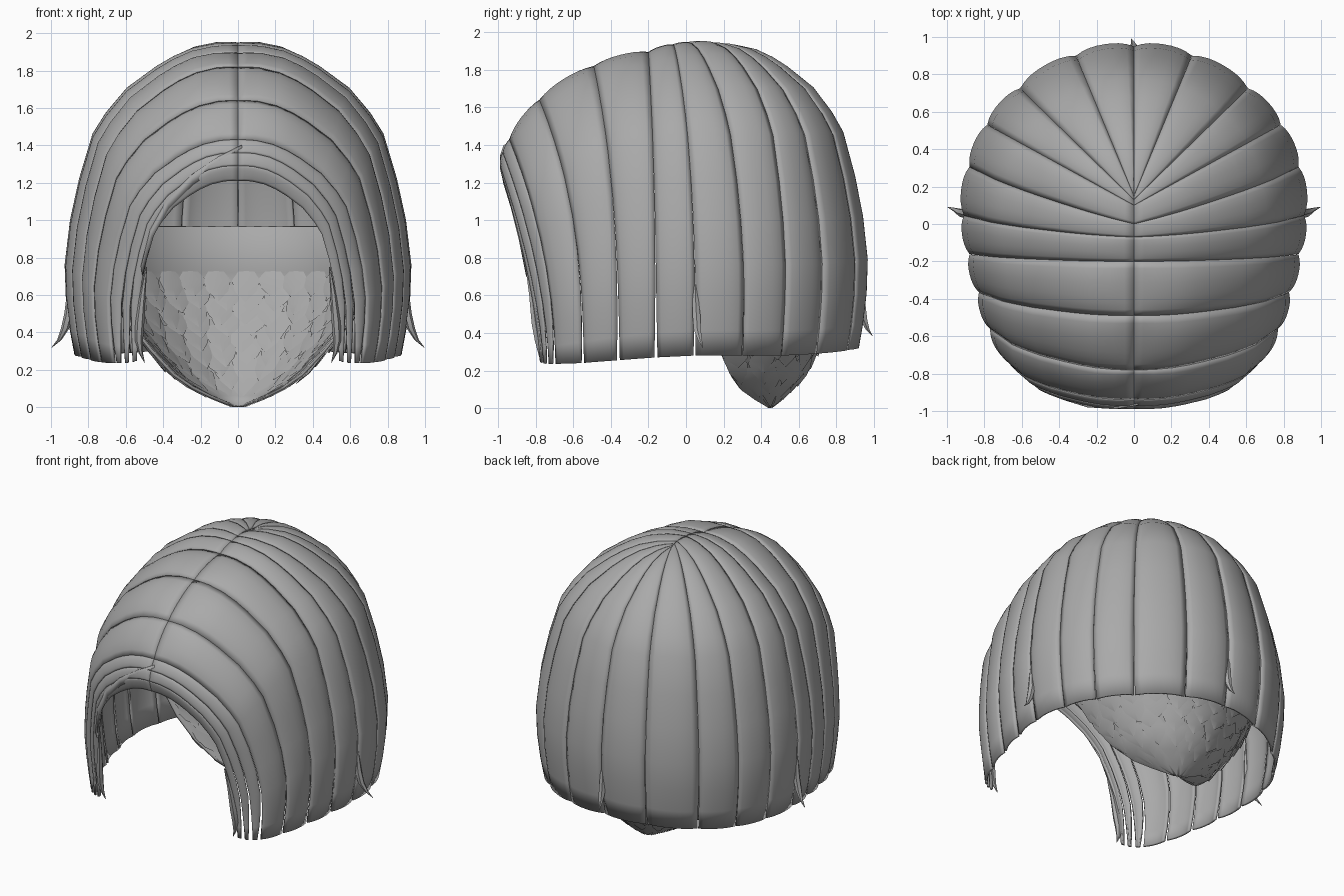
import bpy, math, random
from mathutils import Vector

if "Cube" in bpy.data.objects:
    bpy.data.objects.remove(bpy.data.objects["Cube"])

random.seed(4)
hair = bpy.data.materials.new("hair grey")
hair.diffuse_color = (0.4, 0.4, 0.4, 1)
hair.use_nodes = True
hair.node_tree.nodes["Principled BSDF"].inputs["Base Color"].default_value = hair.diffuse_color

# Fall of a lock: (outward fraction, height fraction) from parting to hem
FALL = [(0, 1), (.06, 1), (.14, .997), (.27, .98), (.38, .953), (.48, .92), (.65, .85), (.77, .77),
        (.845, .703), (.92, .56), (.97, .43), (1, .29), (.995, .18), (.975, .08), (.95, 0)]

# Seams, front to back: parting y, z, side x, y, hem z, radial amount, hem tuck, forward bow
SEAMS = [(-.965, 1.21, .53, -.78, .25, 0, 0, 1.5),
         (-.99, 1.29, .575, -.765, .24, 0, 0, 1.6),
         (-.975, 1.36, .62, -.74, .235, 0, .2, 1.8),
         (-.94, 1.43, .685, -.70, .235, 0, .7, 2),
         (-.78, 1.64, .77, -.55, .24, 0, 1, 2.5),
         (-.49, 1.82, .83, -.36, .255, 0, 1, 2.5),
         (-.20, 1.895, .88, -.16, .27, 0, 1, 2.5),
         (-.07, 1.935, .91, .05, .28, .3, 1, 2.5),
         (0, 1.945, .88, .31, .28, .7, 1, 2.5),
         (.10, 1.945, .785, .53, .28, 1, 1, 2.5),
         (.13, 1.94, .61, .725, .29, 1, 1, 2.5),
         (.15, 1.935, .31, .90, .31, 1, 1, 2.5),
         (.17, 1.93, 0, .95, .325, 1, 1, 2.5)]


def add_mesh(name, verts, faces, thick=0, angle=40):
    me = bpy.data.meshes.new(name)
    me.from_pydata([tuple(v) for v in verts], [], faces)
    me.materials.append(hair)
    ob = bpy.data.objects.new(name, me)
    bpy.context.collection.objects.link(ob)
    bpy.ops.object.select_all(action='DESELECT')
    ob.select_set(True)
    bpy.context.view_layer.objects.active = ob
    if thick:
        m = ob.modifiers.new("thickness", 'SOLIDIFY')
        m.thickness, m.offset = thick, -1
    bpy.ops.object.shade_smooth_by_angle(angle=math.radians(angle))
    return ob


def grid_faces(rows, cols, flip=False):
    fs = []
    for r in range(rows - 1):
        for c in range(cols - 1):
            a = r * cols + c
            f = (a, a + cols, a + cols + 1, a + 1)
            fs.append(f[::-1] if flip else f)
    return fs


def seam_point(seam, k):
    yt, zt, xh, yh, zh, radial, tuck, bow = seam
    X, Z = FALL[k]
    if k > 11:
        X = 1 - (1 - X) * tuck
    g = (1 - radial) * (1 - Z ** bow) + radial * X
    return Vector((xh * X, yt + (yh - yt) * g, zh + (zt - zh) * Z))


def lock(name, a, b, side, cols=9):
    """A puffed strip between two seams, narrowing at the tip."""
    verts = []
    narrow = .5 if b[3] < -.69 else .08 if a[3] < 0 else .02
    for k, (X, Z) in enumerate(FALL):
        p, q = seam_point(a, k), seam_point(b, k)
        width = (q - p).length
        gap = narrow * (1 - Z) ** 5
        for c in range(cols):
            s = c / (cols - 1)
            v = p.lerp(q, .5 + (s - .5) * (1 - gap))
            out = (v - Vector((0, -.05, min(v.z, .7)))).normalized()
            puff = .115 * (.5 + .5 * min(1, X * 4)) * (.75 + .25 * min(1, Z * 4))
            lift = (1 - abs(2 * s - 1) ** 2.4) * width * puff
            v += out * lift
            verts.append(Vector((v.x * side, v.y, v.z)))
    return add_mesh(name, verts, grid_faces(len(FALL), cols, side < 0), .016)


for side, label in ((1, "right"), (-1, "left")):
    for i in range(len(SEAMS) - 1):
        lock(f"{label}_lock_{i + 1}", SEAMS[i], SEAMS[i + 1], side)


def wisp(name, path, radii, sides=6):
    """A tapered strand along a path."""
    verts = []
    for p, r in zip(path, radii):
        for j in range(sides):
            t = 2 * math.pi * j / sides
            verts.append((p[0] + r * math.cos(t), p[1] + r * math.sin(t), p[2]))
    faces = [(i * sides + j, i * sides + (j + 1) % sides, (i + 1) * sides + (j + 1) % sides, (i + 1) * sides + j)
             for i in range(len(path) - 1) for j in range(sides)]
    return add_mesh(name, verts, faces)


# Flicked-out strands at the sides and back, thin strands beside the face
R = [.004, .016, .024, .022, .012, .002]
for s, label in ((1, "right"), (-1, "left")):
    wisp(label + "_flick", [(s * x, y, z) for x, y, z in
         ((.895, .05, .75), (.9, .05, .6), (.905, .055, .5), (.925, .06, .42), (.955, .075, .36), (.995, .09, .32))], R)
    wisp(label + "_face_strand", [(s * x, y, z) for x, y, z in
         ((.49, -.85, .75), (.51, -.82, .6), (.525, -.8, .45), (.53, -.785, .36), (.52, -.775, .29), (.50, -.77, .24))], R)
wisp("back_flick", [(0, .935, .75), (0, .935, .62), (0, .935, .54), (0, .945, .47), (-.005, .965, .42), (-.015, .99, .385)], R)

# Strand sweeping across the front of the parting
sweep = []
for x, y, z in ((.02, -.97, 1.40), (-.1, -.99, 1.34), (-.25, -.98, 1.24), (-.38, -.94, 1.11), (-.47, -.9, .95), (-.52, -.86, .75)):
    sweep += [(x, y, z), (x + .01, y + .01, z - .05)]
add_mesh("crossing_strand", sweep, grid_faces(6, 2), .012)

# Nape hair: open bowl narrowing to a point, z: half width, centre y, depth
NAPE = [(0, .03, .44, .01), (.05, .15, .36, .15), (.1, .25, .29, .27), (.17, .35, .24, .38), (.3, .47, .18, .51),
        (.45, .59, .15, .60), (.6, .67, .13, .67), (.72, .71, .12, .71), (.97, .64, .12, .62)]


def nape_point(t, z):
    z = max(0, min(.97, z))
    for a, b in zip(NAPE, NAPE[1:]):
        if z <= b[0]:
            f = (z - a[0]) / (b[0] - a[0])
            w, cy, d = (a[i] + (b[i] - a[i]) * f for i in (1, 2, 3))
            break
    return Vector((w * math.cos(t), cy + d * math.sin(t), z))


# The smooth band above the tufts leans inward
cols = 25
add_mesh("nape_base", [nape_point(math.pi * c / (cols - 1), n[0]) for n in NAPE for c in range(cols)],
         grid_faces(len(NAPE), cols, True), .016)

# Overlapping pointed tufts inside and outside the nape
verts, faces = [], []
SHAPE = [(0, .55), (.3, 1), (.65, .8), (1, .04)]
for row in range(9):
    z0 = .72 - row * .072
    n = max(4, 15 - row)
    for j in range(n):
        t0 = math.pi * (j + (.5 if row % 2 else .25) + random.uniform(-.1, .1)) / n
        length = .15 + random.uniform(-.02, .02)
        for inward in (-1, 1):
            base = len(verts)
            for f, w in SHAPE:
                for e in (-1, 0, 1):
                    t = min(math.pi, max(0, t0 + e * w * 1.7 / n))
                    p = nape_point(t, z0 - f * length)
                    d = Vector((math.cos(t), math.sin(t), -.3)) * inward
                    off = .003 + .014 * f + (.006 if e == 0 else 0) + (.016 if inward < 0 else 0)
                    verts.append(p + d * off * min(1, .3 + p.z * 4))
            for f in grid_faces(4, 3, inward > 0):
                faces.append(tuple(base + i for i in f))
for v in verts:
    v[2] = max(v[2], 0)
add_mesh("nape_tufts", verts, faces, 0, 30)
